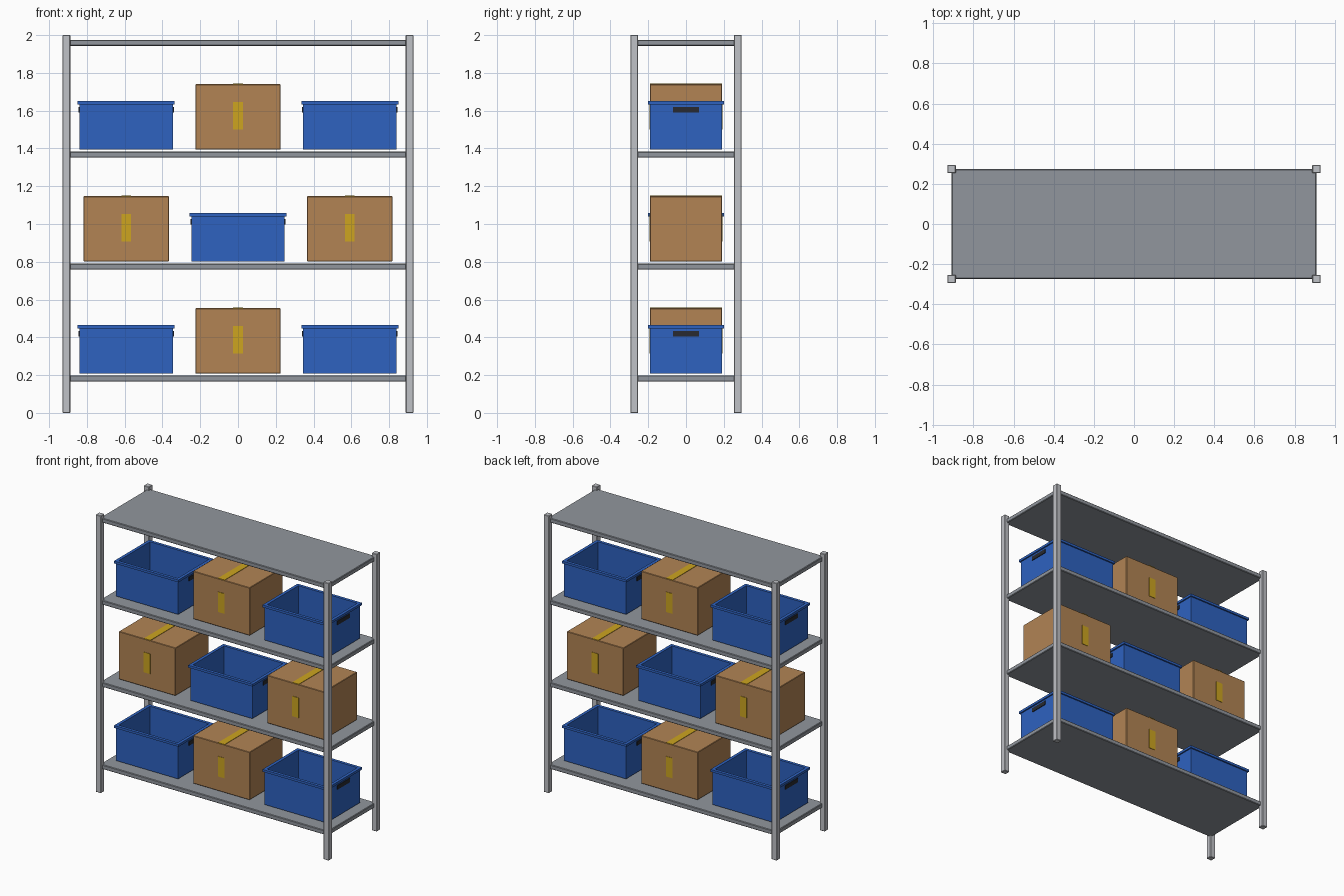
import bpy, bmesh
from mathutils import Vector

if "Cube" in bpy.data.objects:
    bpy.data.objects.remove(bpy.data.objects["Cube"])


def material(name, rgb):
    m = bpy.data.materials.new(name)
    lin = [(c / 255 / 12.92) if c < 11 else ((c / 255 + 0.055) / 1.055) ** 2.4 for c in rgb]
    m.diffuse_color = (*lin, 1)
    m.use_nodes = True
    m.node_tree.nodes["Principled BSDF"].inputs["Base Color"].default_value = m.diffuse_color
    return m


POST = material("light_steel", (192, 194, 199))
SHELF = material("grey_steel", (145, 150, 157))
CARD = material("cardboard", (178, 132, 84))
TAPE = material("yellow_tape", (205, 165, 32))
BLUE = material("blue_plastic", (46, 98, 192))
DARK = material("dark_grip", (40, 42, 48))


def finish(name, bm, mat, bevel=0.0):
    me = bpy.data.meshes.new(name)
    bm.to_mesh(me)
    bm.free()
    me.materials.append(mat)
    ob = bpy.data.objects.new(name, me)
    bpy.context.collection.objects.link(ob)
    if bevel:
        mod = ob.modifiers.new("soft_edges", "BEVEL")
        mod.width, mod.segments = bevel, 1
    return ob


def box(name, mat, x, y, z, bevel=0.0):
    """Block spanning the (low, high) pairs x, y and z."""
    bm = bmesh.new()
    bmesh.ops.create_cube(bm, size=1)
    for v in bm.verts:
        v.co = Vector([(a + b) / 2 + c * (b - a) for (a, b), c in zip((x, y, z), v.co)])
    return finish(name, bm, mat, bevel)


def crate(cx, z):
    """Open tub made of rectangular rings: outside, rim, then down the inside."""
    hx, hy = 0.247, 0.19
    rings = [(0, 0), (0, 0.238), (0.01, 0.238), (0.01, 0.255), (-0.012, 0.255), (-0.012, 0.012)]
    bm = bmesh.new()
    loops = []
    for off, h in rings:
        a, b = hx + off, hy + off
        loops.append([bm.verts.new((cx + sx * a, sy * b, z + h))
                      for sx, sy in ((-1, -1), (1, -1), (1, 1), (-1, 1))])
    for lo, hi in zip(loops, loops[1:]):
        for i in range(4):
            j = (i + 1) % 4
            bm.faces.new((lo[i], lo[j], hi[j], hi[i]))
    bm.faces.new(loops[0][::-1])
    bm.faces.new(loops[-1])
    finish("crate", bm, BLUE)
    # grips on both ends
    for s in (-1, 1):
        x = cx + s * (hx + 0.002)
        box("crate_grip", DARK, (x - 0.003, x + 0.003), (-0.069, 0.069), (z + 0.195, z + 0.224))


def carton(cx, z):
    h, hy, w = 0.345, 0.19, 0.026
    box("carton", CARD, (cx - 0.226, cx + 0.226), (-hy, hy), (z, z + h), 0.003)
    # tape along the lid and a patch on the front and back
    box("lid_tape", TAPE, (cx - w, cx + w), (-hy, hy), (z + h - 0.001, z + h + 0.003))
    for s in (-1, 1):
        y = s * (hy + 0.001)
        box("tape_patch", TAPE, (cx - w, cx + w), (y - 0.002, y + 0.002), (z + 0.105, z + 0.25))


# corner posts
for sx in (-1, 1):
    for sy in (-1, 1):
        x, y, r = sx * 0.909, sy * 0.274, 0.021
        box("corner_post", POST, (x - r, x + r), (y - r, y + r), (0, 2), 0.003)

# shelves
for top in (0.198, 0.79, 1.383, 1.975):
    box("shelf", SHELF, (-0.909, 0.909), (-0.274, 0.274), (top - 0.032, top), 0.004)

# goods alternate between crates and cartons
for row, z in enumerate((0.209, 0.802, 1.395)):
    for col in (-1, 0, 1):
        (crate if (row + col) % 2 else carton)(col * 0.592, z)
